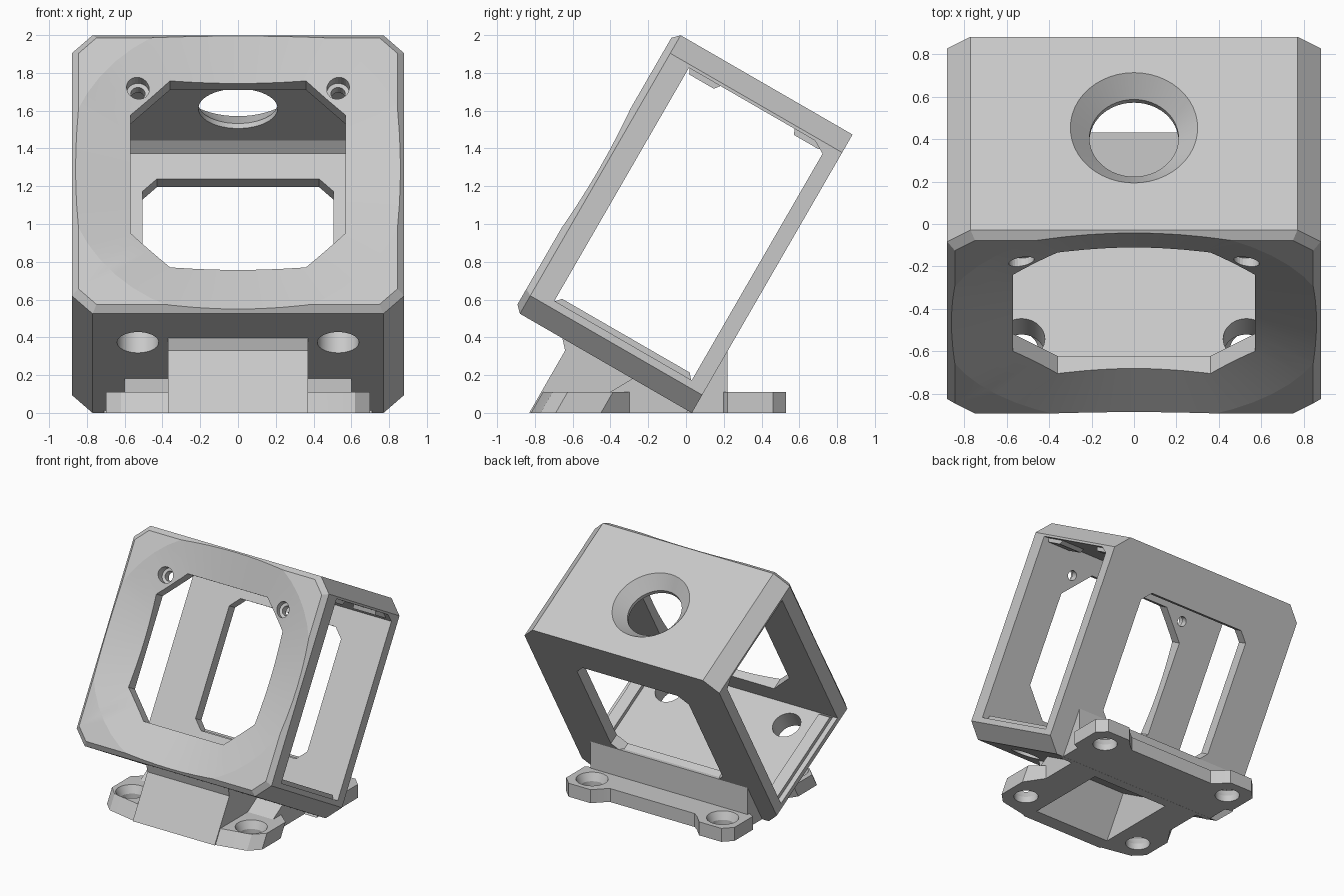
import bpy, bmesh, math
from mathutils import Matrix, Vector

old = bpy.data.objects.get("Cube")
if old:
    bpy.data.objects.remove(old)

grey = bpy.data.materials.new("light_grey")
grey.use_nodes = True
grey.diffuse_color = (0.58, 0.58, 0.58, 1)
grey.node_tree.nodes["Principled BSDF"].inputs["Base Color"].default_value = (0.58, 0.58, 0.58, 1)

TILT = Matrix.Rotation(math.radians(-30), 4, "X")   # housing frame leans back
FLAT = Matrix.Identity(4)
MID = 0.885                                         # window centre height in the housing


def loft(name, loops, frame=FLAT):
    """Closed solid through equally long loops of 3D points."""
    bm = bmesh.new()
    rings = [[bm.verts.new(frame @ Vector(p)) for p in loop] for loop in loops]
    for a, b in zip(rings, rings[1:]):
        for i in range(len(a)):
            j = (i + 1) % len(a)
            bm.faces.new((a[i], a[j], b[j], b[i]))
    bm.faces.new(rings[0])
    bm.faces.new(rings[-1])
    bmesh.ops.recalc_face_normals(bm, faces=bm.faces)
    mesh = bpy.data.meshes.new(name)
    bm.to_mesh(mesh)
    bm.free()
    mesh.materials.append(grey)
    ob = bpy.data.objects.new(name, mesh)
    bpy.context.collection.objects.link(ob)
    return ob


def across(name, profile, x0, x1, frame=FLAT):
    """Extrude a side profile along x."""
    return loft(name, [[(x, a, b) for a, b in profile] for x in (x0, x1)], frame)


def octagon(hx, hw, chamfer, u, centre):
    pts = [(hx, hw - chamfer), (hx - chamfer, hw)]
    pts += [(-x, w) for x, w in reversed(pts)]
    pts += [(-x, -w) for x, w in pts]
    return [(x, u, centre + w) for x, w in pts]


def circle(x, y, z, r, axis, n=48):
    out = []
    for i in range(n):
        c, s = r * math.cos(math.tau * i / n), r * math.sin(math.tau * i / n)
        out.append((x + c, y + s, z) if axis == "Z" else (x + c, y, z + s))
    return out


def activate(ob):
    bpy.ops.object.select_all(action="DESELECT")
    ob.select_set(True)
    bpy.context.view_layer.objects.active = ob


def cut(target, cutter):
    mod = target.modifiers.new("cut", "BOOLEAN")
    mod.operation, mod.solver, mod.object = "DIFFERENCE", "EXACT", cutter
    activate(target)
    bpy.ops.object.modifier_apply(modifier=mod.name)
    bpy.data.objects.remove(cutter)


# Tilted housing with chamfered edges
housing = loft("housing", [
    octagon(0.844, 0.815, 0.095, -1.06, 0.866),
    octagon(0.88, 0.851, 0.11, -1.024, 0.866),
    octagon(0.88, 0.851, 0.11, 0.027, 0.866)], TILT)

# Open cavity from side to side
cut(housing, across("cavity", [
    (-0.9, 0.165), (-0.06, 0.165), (-0.06, 1.55), (-0.13, 1.59), (-0.9, 1.59)], -1, 1, TILT))

# Front dish, front window and rear window
cut(housing, loft("dish", [
    circle(0, -0.965, MID, 0.56, "Y"), circle(0, -1.06, MID, 0.92, "Y"),
    circle(0, -1.1, MID, 1.07, "Y")], TILT))
cut(housing, loft("front_window", [
    octagon(0.57, 0.57, 0.21, u, MID) for u in (-1.2, -0.5)], TILT))
cut(housing, loft("rear_window", [
    octagon(0.505, 0.51, 0.075, u, MID) for u in (-0.4, 0.2)], TILT))

# Countersunk opening in the roof
cut(housing, loft("roof_opening", [
    circle(0, -0.468, w, r, "Z") for w, r in
    ((1.5, 0.21), (1.62, 0.21), (1.717, 0.3), (1.75, 0.33))], TILT))

# Screw holes in the front frame and access holes in the floor
for s in (-1, 1):
    cut(housing, loft("screw_hole", [
        circle(s * 0.53, u, 1.4, r, "Y", 24) for u, r in
        ((-1.2, 0.06), (-0.96, 0.06), (-0.955, 0.038), (-0.8, 0.038))], TILT))
    cut(housing, loft("access_hole", [
        circle(s * 0.53, -0.72, w, 0.11, "Z") for w in (-0.1, 0.3)], TILT))

# Low lips at the open sides
lips = []
for side, s in (("left", 1), ("right", -1)):
    lips.append(across(side + "_floor_lip", [
        (-0.9, 0.16), (-0.06, 0.16), (-0.09, 0.195), (-0.87, 0.195)], s * 0.74, s * 0.84, TILT))
    for place, u0, u1 in (("front", -0.9, -0.7), ("rear", -0.26, -0.06)):
        lips.append(across(side + "_" + place + "_roof_lip", [
            (u0, 1.6), (u0 + 0.02, 1.56), (u1 - 0.03, 1.56), (u1, 1.6)],
            s * 0.64, s * 0.84, TILT))

# Base plate with ears, its front edge leaning with the housing
half = [(0.37, -0.82), (0.62, -0.77), (0.7, -0.69), (0.7, -0.45), (0.6, -0.3), (0.6, 0.15),
        (0.76, 0.22), (0.76, 0.46), (0.69, 0.53), (0.49, 0.53), (0.42, 0.46), (0.38, 0.43)]
outline = [(0, -0.83)] + half + [(-x, y) for x, y in reversed(half)]
base = loft("base_plate", [
    [(x, y + (z * 0.577 if y < -0.4 else 0), z) for x, y in outline] for z in (0, 0.11)])

# Pedestal under the housing, wider webs behind it and the rear wedge
pedestal = across("pedestal", [
    (-0.83, 0), (-0.64, 0.33), (-0.66, 0.42), (-0.6, 0.4), (0.0, 0.04), (0.0, 0)], -0.37, 0.37)
webs = across("pedestal_webs", [
    (-0.42, 0.1), (-0.27, 0.19), (0.0, 0.04), (0.0, 0.02)], -0.6, 0.6)
wedge = across("rear_wedge", [(0.0, 0), (0.22, 0), (0.22, 0.33), (0.19, 0.33)], -0.71, 0.71)

# Hollow underside
for part in (base, pedestal, webs):
    cut(part, across("hollow", [
        (-0.62, -0.5), (-0.04, -0.5), (-0.04, 0.03), (-0.62, 0.03)], -0.34, 0.34, TILT))

# Mounting holes in the base
for s in (-1, 1):
    for x, y in ((0.54, -0.6), (0.59, 0.37)):
        cut(base, loft("mounting_hole", [
            circle(s * x, y, z, r, "Z", 32) for z, r in
            ((-0.1, 0.09), (0.05, 0.09), (0.11, 0.12), (0.14, 0.135))]))

for ob in [housing, base, pedestal, webs, wedge] + lips:
    activate(ob)
    bpy.ops.object.shade_smooth_by_angle(angle=math.radians(12))
